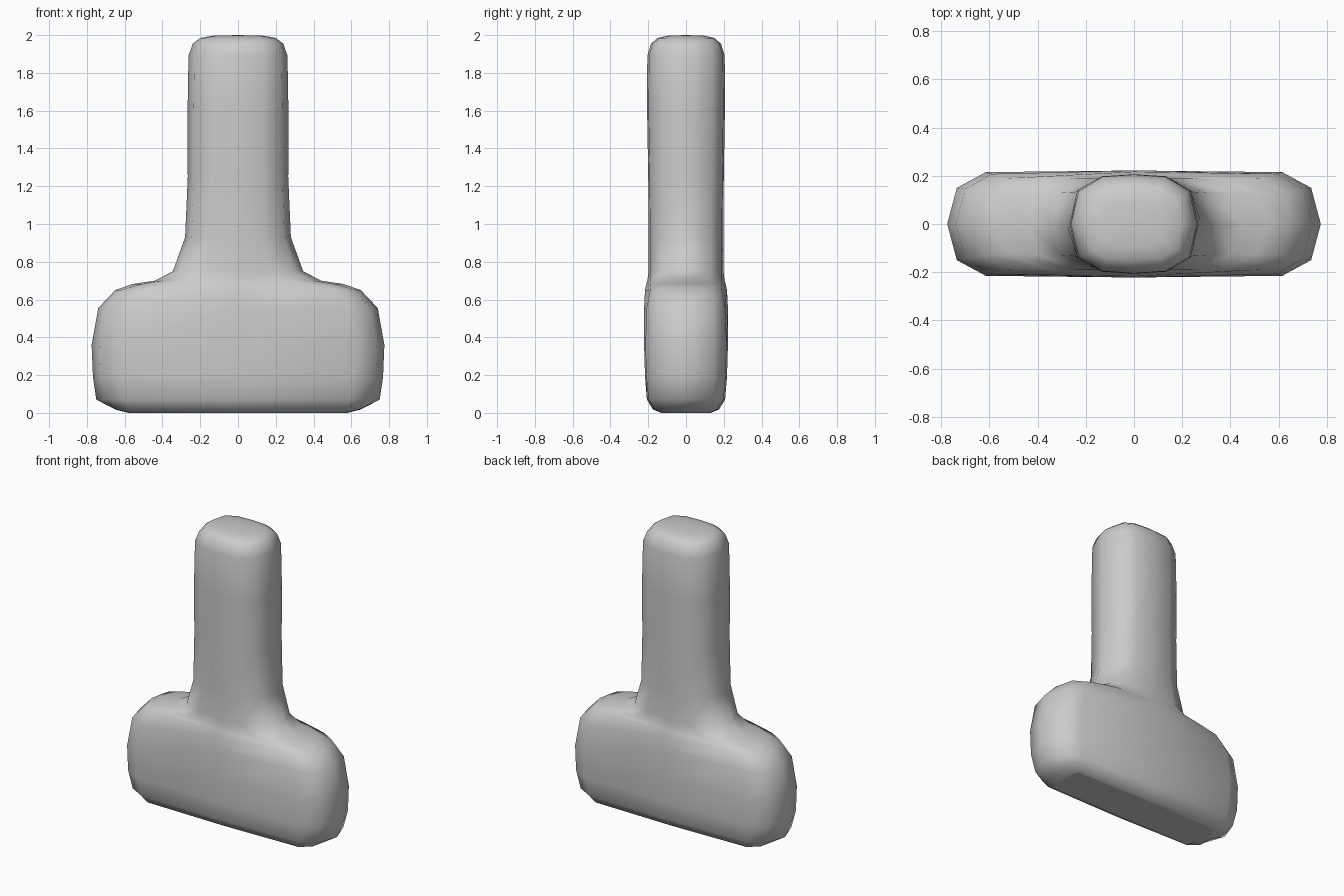
import bpy, bmesh

# Cross-sections, bottom to top:
# z, half width, half depth, side-point x, side-point y, corner x, corner y
SECTIONS = [
    (0.00, 0.58, 0.13, 0.58, 0.07, 0.56, 0.125),
    (0.018, 0.65, 0.175, 0.64, 0.11, 0.57, 0.165),
    (0.07, 0.75, 0.207, 0.70, 0.14, 0.595, 0.198),
    (0.19, 0.768, 0.217, 0.73, 0.147, 0.61, 0.210),
    (0.36, 0.775, 0.222, 0.735, 0.15, 0.615, 0.215),
    (0.555, 0.74, 0.222, 0.70, 0.145, 0.59, 0.208),
    (0.65, 0.65, 0.217, 0.62, 0.13, 0.52, 0.19),
    (0.682, 0.56, 0.210, 0.51, 0.125, 0.37, 0.188),
    (0.70, 0.44, 0.205, 0.40, 0.125, 0.25, 0.19),
    (0.75, 0.345, 0.198, 0.30, 0.13, 0.17, 0.19),
    (0.93, 0.28, 0.198, 0.245, 0.133, 0.138, 0.19),
    (1.25, 0.266, 0.20, 0.235, 0.137, 0.132, 0.193),
    (1.60, 0.267, 0.206, 0.235, 0.14, 0.132, 0.198),
    (1.89, 0.262, 0.205, 0.23, 0.137, 0.13, 0.196),
    (1.955, 0.24, 0.185, 0.207, 0.127, 0.122, 0.177),
    (1.985, 0.20, 0.15, 0.175, 0.105, 0.11, 0.142),
    (1.997, 0.13, 0.095, 0.115, 0.065, 0.07, 0.09),
]


def ring(bm, z, w, d, sx, sy, cx, cy):
    """Twelve-sided rounded rectangle mirrored from one quarter."""
    pts = [(w, 0), (sx, sy), (cx, cy), (0, d), (-cx, cy), (-sx, sy)]
    pts += [(-x, -y) for x, y in pts]
    return [bm.verts.new((x, y, z)) for x, y in pts]


# Wide rounded foot blending into an upright stem
bm = bmesh.new()
rings = [ring(bm, *s) for s in SECTIONS]
for lo, hi in zip(rings, rings[1:]):
    for i in range(12):
        j = (i + 1) % 12
        bm.faces.new((lo[i], lo[j], hi[j], hi[i]))

# Softly domed top
tip = bm.verts.new((0, 0, 2.0))
for i in range(12):
    bm.faces.new((rings[-1][i], rings[-1][(i + 1) % 12], tip))
for f in bm.faces:
    f.smooth = True

# Flat underside
base = bm.faces.new(rings[0][::-1])
base.smooth = False
bmesh.ops.recalc_face_normals(bm, faces=bm.faces)

mesh = bpy.data.meshes.new("stem_and_foot")
bm.to_mesh(mesh)
bm.free()
obj = bpy.data.objects.new("stem_and_foot", mesh)
bpy.context.collection.objects.link(obj)
